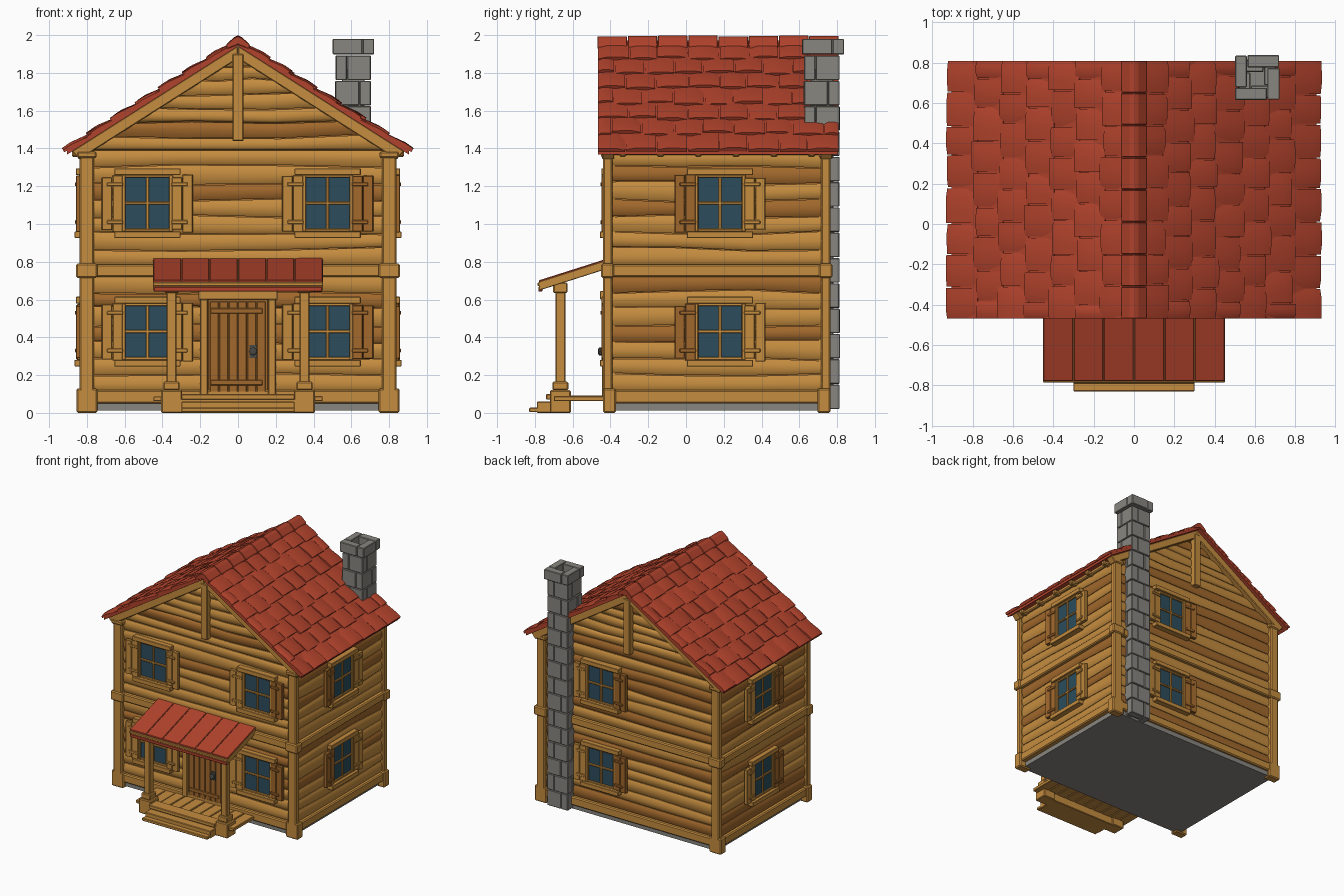
import bpy, bmesh, math, random
from mathutils import Matrix, Vector

if "Cube" in bpy.data.objects:
    bpy.data.objects.remove(bpy.data.objects["Cube"])

random.seed(11)
rnd = random.uniform
COLOURS = {
    "light_wood": (0.56, 0.265, 0.05), "dark_wood": (0.36, 0.14, 0.025),
    "roof_red": (0.44, 0.055, 0.025), "stone_grey": (0.25, 0.24, 0.215),
    "window_blue": (0.025, 0.075, 0.108), "iron": (0.065, 0.065, 0.06)}
MATS = []
for name, c in COLOURS.items():
    m = bpy.data.materials.new(name)
    m.diffuse_color = (*c, 1)
    m.use_nodes = True
    m.node_tree.nodes["Principled BSDF"].inputs["Base Color"].default_value = m.diffuse_color
    MATS.append(m)
LIGHT, DARK, RED, STONE, GLASS, IRON = range(6)
I = Matrix.Identity(4)
T = Matrix.Translation


def rot_z(deg):
    return Matrix.Rotation(math.radians(deg), 4, 'Z')


class Part:
    """Collects closed solids in one mesh."""
    def __init__(self, name):
        self.name, self.bm = name, bmesh.new()

    def loft(self, loops, mat, M=I):
        rows = [[self.bm.verts.new(M @ Vector(p)) for p in lp] for lp in loops]
        n = len(rows[0])
        faces = [self.bm.faces.new(rows[0]), self.bm.faces.new(rows[-1][::-1])]
        for a, b in zip(rows, rows[1:]):
            for i in range(n):
                j = (i + 1) % n
                faces.append(self.bm.faces.new((a[i], b[i], b[j], a[j])))
        for f in faces:
            f.material_index = mat

    def box(self, x0, x1, y0, y1, z0, z1, mat=LIGHT, M=I):
        self.loft([[(x0, y0, z), (x1, y0, z), (x1, y1, z), (x0, y1, z)] for z in (z0, z1)], mat, M)

    def along_x(self, x0, x1, yz, mat, M=I):
        self.loft([[(x, y, z) for y, z in yz] for x in (x0, x1)], mat, M)

    def along_y(self, y0, y1, xz, mat, M=I):
        self.loft([[(x, y, z) for x, z in xz] for y in (y0, y1)], mat, M)

    def done(self, bevel=0, smooth=0):
        bmesh.ops.recalc_face_normals(self.bm, faces=self.bm.faces[:])
        me = bpy.data.meshes.new(self.name)
        self.bm.to_mesh(me)
        self.bm.free()
        for m in MATS:
            me.materials.append(m)
        ob = bpy.data.objects.new(self.name, me)
        bpy.context.collection.objects.link(ob)
        if smooth:
            bpy.ops.object.select_all(action='DESELECT')
            ob.select_set(True)
            bpy.context.view_layer.objects.active = ob
            bpy.ops.object.shade_smooth_by_angle(angle=math.radians(smooth))
        if bevel:
            b = ob.modifiers.new("bevel", 'BEVEL')
            b.width, b.segments = bevel, 1


SLOPE = 0.635
# Wall frames: local x runs along the wall, local -y points outwards
WALLS = {"front": (T((0, -0.41, 0)), 0.80), "back": (T((0, 0.74, 0)) @ rot_z(180), 0.80),
         "right": (T((0.82, 0.165, 0)) @ rot_z(90), 0.56), "left": (T((-0.82, 0.165, 0)) @ rot_z(-90), 0.56)}

# Solid core, foundation
p = Part("wall_core")
p.along_y(-0.385, 0.715, [(-0.795, 0.05), (0.795, 0.05), (0.795, 1.42), (0, 1.91), (-0.795, 1.42)], DARK)
p.done()
p = Part("foundation")
p.box(-0.80, 0.80, -0.41, 0.74, 0.012, 0.06, STONE)
p.done()


# Wall logs: bulging boards with uneven seams, clipped to the gable slope
def log_rows(part, M, half, z0, z1, count, gable=False):
    us = (-1, -0.4, 0.3, 1)
    seams = [[z0 + (z1 - z0) * i / count + (rnd(-.012, .012) if 0 < i < count else 0) for _ in us]
             for i in range(count + 1)]
    for k, (lo, hi) in enumerate(zip(seams, seams[1:])):
        loops = []
        for u, a, b in zip(us, lo, hi):
            a, b = a + .002, b - .002
            d = rnd(-.003, .003)
            prof = [(.035, 0), (.012, 0), (.003 + d, .18), (-.001, .5), (.003 - d, .82), (.012, 1), (.035, 1)]
            loop = []
            for y, t in prof:
                z = a + (b - a) * t
                w = min(half, max(.01, (1.93 - z) / SLOPE)) if gable else half
                loop.append((u * w, y, z))
            loops.append(loop)
        part.loft(loops, DARK if rnd(0, 1) < (.65 if k % 2 else .25) else LIGHT, M)


for side, (M, half) in WALLS.items():
    p = Part(side + "_logs")
    log_rows(p, M, half, 0.11, 0.73, 7)
    log_rows(p, M, half, 0.78, 1.39, 7)
    if half > .6:
        log_rows(p, M, half, 1.39, 1.91, 7, True)
    p.done(smooth=50)

# Corner posts, base beams and middle beams
p = Part("frame_beams")
for sx in (-1, 1):
    for sy, cy in ((-1, -0.415), (1, 0.74)):
        C = T((sx * 0.80, cy, 0))
        p.box(-.038, .038, -.025, .025, .1, 1.42, LIGHT, C)
        p.box(-.055, .055, -.035 - .01 * sy, .035 - .01 * sy, 0, .13, LIGHT, C)
        p.box(-.057, .057, -.035, .035, .715, .79, LIGHT, C)
        p.box(-.052, .052, -.035, .035, 1.35, 1.385, LIGHT, C)
for side, (M, half) in WALLS.items():
    p.box(-half, half, -.022, .03, .05, .12, LIGHT, M)
    p.box(-half, half, -.022, .03, .72, .785, LIGHT, M)
    if half < .6:
        p.box(-half - .05, half + .05, -.02, .03, 1.365, 1.40, LIGHT, M)
        for i in range(6):  # rafter tails
            x = -.5 + i * .2
            p.box(x - .02, x + .02, -.06, .02, 1.355, 1.39, LIGHT, M)
p.done(bevel=.008)

# Gable rafters and king posts
p = Part("gable_trim")
for side in ("front", "back"):
    M = WALLS[side][0]
    p.box(-.03, .03, -.04, .03, 1.44, 1.9, LIGHT, M)
    for s in (-1, 1):
        p.along_y(-.035, .03, [(0, 1.945), (0, 1.875), (s * .84, 1.875 - .84 * SLOPE),
                               (s * .88, 1.945 - .88 * SLOPE)], LIGHT, M)
p.done(bevel=.005)


# Windows with cross bars, head and sill boards, and shutters
def window(name, M, u, z, tones):
    W = M @ T((u, 0, z))
    p = Part(name)
    p.box(-.12, .12, -.008, .02, -.14, .14, GLASS, W)
    for s in (-1, 1):
        p.box(s * .125 - .01, s * .125 + .01, -.024, .02, -.15, .15, LIGHT, W)
        p.box(-.12, .12, -.02, .02, s * .143 - .008, s * .143 + .008, LIGHT, W)
        p.box(-.175, .175, -.045 if s < 0 else -.038, .02, s * .167 - .018, s * .167 + .018, LIGHT, W)
        S = W @ T((s * .13, -.012, 0)) @ rot_z(-s * 5)
        for k in (0, 1):  # shutter boards
            a, b = sorted((s * (.002 + k * .056), s * (.055 + k * .056)))
            h = .15 + rnd(-.012, .008)
            p.box(a, b, -.016, .012, -h, h - .005, tones[s > 0], S)
        for zz in (-.1, .1):  # shutter straps
            a, b = sorted((0, s * .085))
            p.box(a, b, -.024, -.012, zz - .01, zz + .01, tones[s > 0], S)
    p.box(-.008, .008, -.018, 0, -.14, .14, LIGHT, W)
    p.box(-.12, .12, -.018, 0, -.008, .008, LIGHT, W)
    p.done(bevel=.003)


SPOTS = [("front", -.48, (LIGHT, LIGHT)), ("front", .475, (LIGHT, DARK)), ("right", .015, (DARK, LIGHT)),
         ("left", -.015, (LIGHT, DARK)), ("back", -.25, (LIGHT, DARK))]
for side, u, tones in SPOTS:
    for level, z in (("lower", .43), ("upper", 1.11)):
        window(f"{side}_{level}_window_{'a' if u < 0 else 'b'}", WALLS[side][0], u, z, tones)

# Front door with boards, straps and ring handle
F = WALLS["front"][0]
p = Part("front_door")
p.box(-.16, .16, -.012, .02, .1, .61, DARK, F)
for i in range(6):
    x = -.148 + i * .0495
    p.box(x, x + .046, -.022, 0, .11, .59, DARK, F)
for s in (-1, 1):
    p.box(s * .18 - .02, s * .18 + .02, -.035, .02, .09, .6, LIGHT, F)
p.box(-.21, .21, -.045, .02, .6, .645, LIGHT, F)
for z in (.16, .54):
    p.box(-.145, .13, -.03, -.018, z - .014, z + .014, DARK, F)
p.done(bevel=.003)
p = Part("door_handle")
p.box(.06, .1, -.028, -.015, .29, .36, IRON, F)
p.loft([[(.08 + r * math.cos(a * math.pi / 4), y, .325 + r * math.sin(a * math.pi / 4)) for a in range(8)]
        for y, r in ((-.025, .012), (-.035, .022), (-.05, .022), (-.056, .012))], IRON, F)
p.done()

# Porch deck, steps and posts
p = Part("porch_deck")
for i in range(10):
    x = -.45 + i * .09
    p.box(x + .002, x + .088, -.70, -.40, .062, .09 + rnd(-.003, .003), LIGHT)
p.box(-.31, .31, -.72, -.62, 0, .075, LIGHT)
p.box(-.30, .30, -.74, -.64, .07, .10, LIGHT)
p.box(-.30, .30, -.79, -.70, 0, .06, LIGHT)
p.box(-.30, .30, -.83, -.72, .004, .028, LIGHT)
p.done(bevel=.004)
p = Part("porch_posts")
for s in (-1, 1):
    C = T((s * .352, -.665, 0))
    for h, z0, z1 in ((.055, 0, .12), (.042, .12, .165), (.027, .16, .66), (.038, .635, .69)):
        p.box(-h, h, -h, h, z0, z1, LIGHT, C)
p.done(bevel=.006)

# Porch roof: thick wooden slab, front strips and thin red panels
p = Part("porch_roof")
p.along_x(-.45, .45, [(-.778, .648), (-.778, .695), (-.41, .812), (-.41, .765), (-.74, .66)], LIGHT)
p.box(-.445, .445, -.782, -.76, .642, .668, RED)
p.box(-.45, .45, -.785, -.76, .672, .69, LIGHT)
for i in range(6):
    x = -.45 + i * .15
    p.along_x(x + .002, x + .148, [(-.778, .69), (-.778, .702), (-.40, .822), (-.40, .81)], RED)
p.done(bevel=.003)

# Main roof slab
p = Part("roof_slab")
for s in (-1, 1):
    e = .905
    p.along_y(-.465, .805, [(0, 1.972), (s * e, 1.972 - e * SLOPE), (s * e, 1.942 - e * SLOPE), (0, 1.942)], RED)
p.done()

# Overlapping roof tiles in staggered rows, each slightly domed
ang = math.atan(SLOPE)
LEN, ROWS, Y0, Y1 = .922 / math.cos(ang), 7, -.47, .81
step = (LEN - .045) / ROWS
p = Part("roof_tiles")
for side in (0, 180):
    S = T((0, 0, 1.968)) @ rot_z(side) @ Matrix.Rotation(ang, 4, 'Y')
    flip = -1 if side else 1
    for r in range(ROWS):
        bottom = .045 + step * (r + 1)
        cuts = [Y0 + .16 * i + (.08 if r % 2 else 0) + rnd(-.012, .012) for i in range(0, 8)]
        cuts = [Y0] + [c for c in cuts if Y0 + .04 < c < Y1 - .04] + [Y1]
        for a, b in zip(cuts, cuts[1:]):
            d = bottom - (rnd(0, .03) if r < ROWS - 1 else rnd(0, .008))
            lift, skew = rnd(.015, .024), rnd(-.006, .006)
            loops = []
            for sl, top in ((bottom - step - .03, .006), (d - .05, lift), (d, lift - .002)):
                lp = [(sl, flip * (a + .003), -.004), (sl, flip * (a + .003), top - .006 + skew)]
                lp += [(sl, flip * (a + (b - a) * t), top + .001) for t in (.3, .7)]
                lp += [(sl, flip * (b - .003), top - .006 - skew), (sl, flip * (b - .003), -.004)]
                loops.append(lp)
            p.loft(loops, RED, S)
p.done(smooth=35)

# Ridge caps
p = Part("ridge_caps")
for i in range(8):
    y = Y0 + i * .16
    d = rnd(0, .006)
    p.along_y(y + .002, y + .158, [(-.062, 1.925), (-.062, 1.95), (-.022, 1.99 - d), (0, 2.0 - d),
                                   (.022, 1.99 - d), (.062, 1.95), (.062, 1.925), (0, 1.95)], RED)
p.done(bevel=.003)

# Chimney: courses of four stones laid around a hollow flue, with a wider cap
p = Part("chimney")


def course(cx, cy, h, w, z0, z1, mirrored):
    for k in range(4):
        C = T((cx, cy, 0)) @ rot_z(90 * k)
        j = rnd(-.003, .003)
        a, b = (-h + w + .003, h) if mirrored else (-h, h - w - .003)
        p.box(a, b, -h + j, -h + w, z0, z1, STONE, C)


for i in range(14):
    z = .02 + i * .134
    course(.61, .719, .094, .06, z, z + .13, i % 2)
course(.61, .725, .109, .058, 1.898, 1.98, 0)
p.box(.55, .67, .66, .78, .03, 1.82, STONE)
p.done(bevel=.004)
